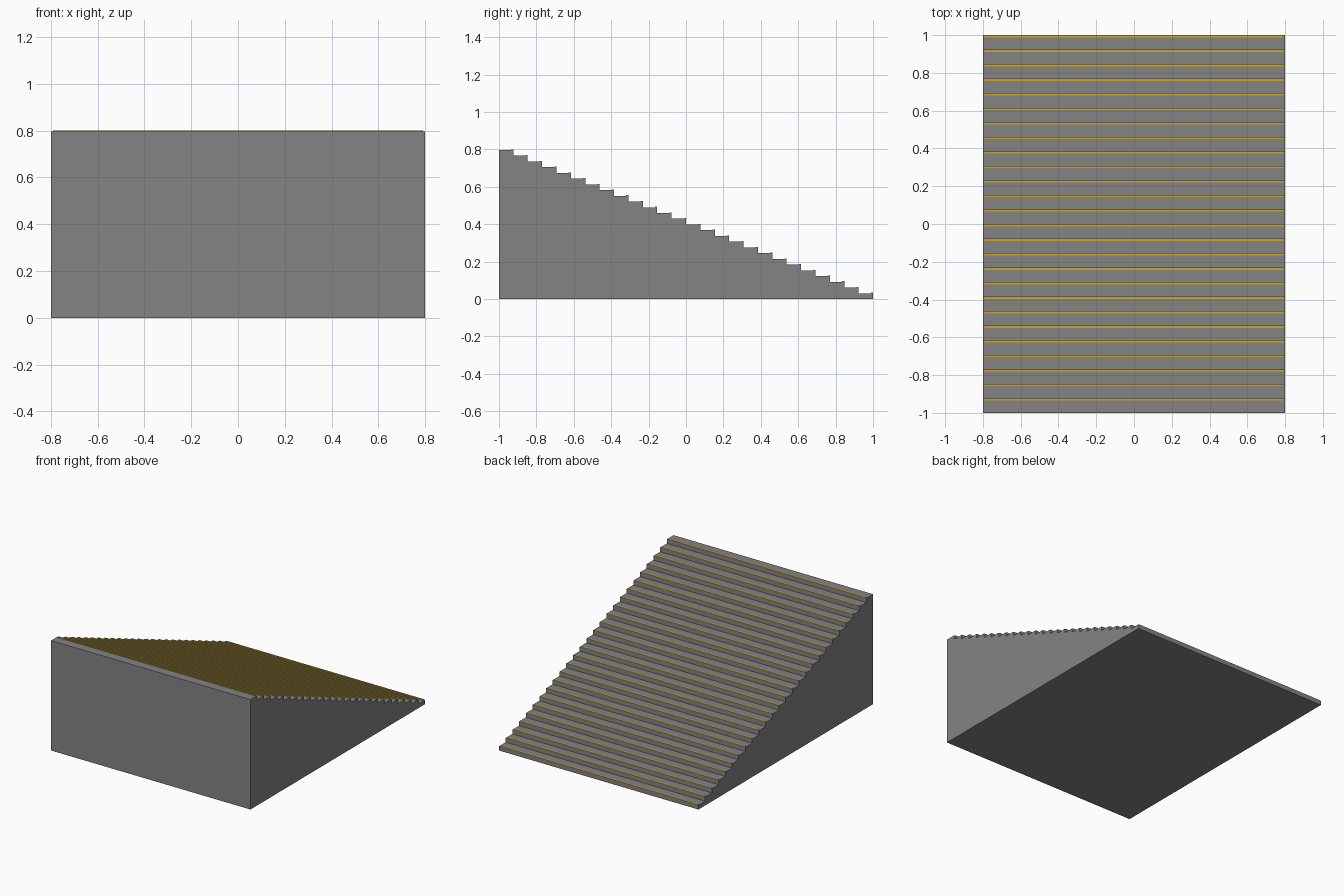
import bpy

cube = bpy.data.objects.get("Cube")
if cube:
    bpy.data.objects.remove(cube)

STEPS = 26
WIDTH, LENGTH, HEIGHT = 1.6, 2.0, 0.8
STRIP_WIDTH, STRIP_RISE = 0.012, 0.003
TREAD = LENGTH / STEPS
RISE = (HEIGHT - STRIP_RISE) / STEPS


def material(name, colour):
    mat = bpy.data.materials.new(name)
    mat.use_nodes = True
    mat.diffuse_color = colour
    mat.node_tree.nodes["Principled BSDF"].inputs["Base Color"].default_value = colour
    return mat


def box(name, low, high, mat):
    """Axis-aligned box between two opposite corners."""
    mesh = bpy.data.meshes.new(name)
    corners = [(x, y, z) for x in (low[0], high[0])
               for y in (low[1], high[1]) for z in (low[2], high[2])]
    faces = [(0, 1, 3, 2), (4, 6, 7, 5), (0, 4, 5, 1),
             (2, 3, 7, 6), (0, 2, 6, 4), (1, 5, 7, 3)]
    mesh.from_pydata(corners, [], faces)
    mesh.materials.append(mat)
    obj = bpy.data.objects.new(name, mesh)
    bpy.context.collection.objects.link(obj)
    return obj


concrete = material("concrete grey", (0.23, 0.23, 0.23, 1))
yellow = material("safety yellow", (0.60, 0.38, 0.03, 1))

# Full-height steps descending to the back, each with a raised nosing strip
half = WIDTH / 2
for i in range(STEPS):
    front = -LENGTH / 2 + i * TREAD
    back = front + TREAD
    top = (STEPS - i) * RISE
    box(f"step_{i + 1}", (-half, front, 0), (half, back, top), concrete)
    box(f"nosing_strip_{i + 1}", (-half + 0.008, back - STRIP_WIDTH, top - 0.001),
        (half - 0.008, back, top + STRIP_RISE), yellow)
